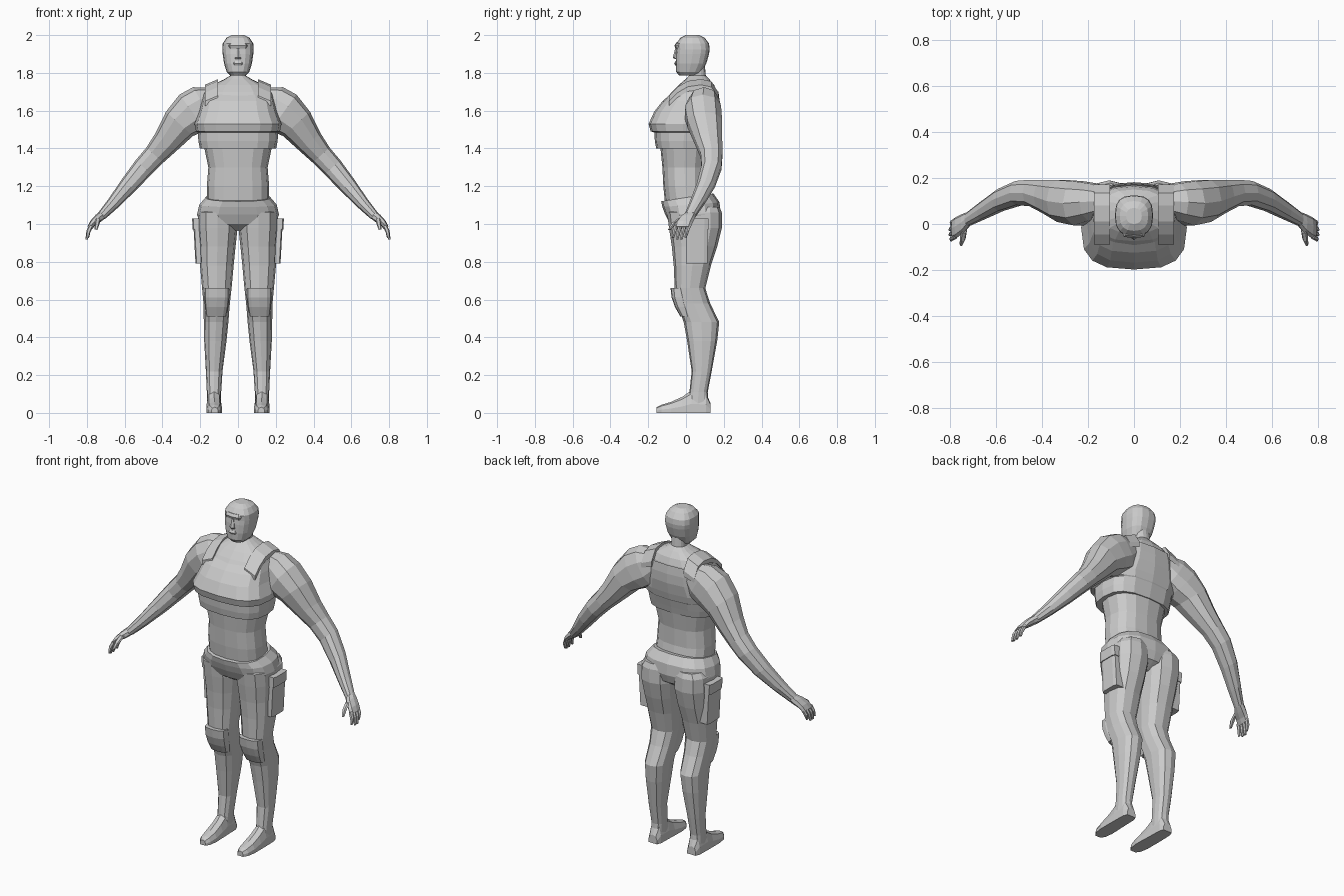
import bpy, bmesh
from math import cos, sin, pi
from mathutils import Vector


def loft(name, rings, mirror=False, caps=(True, True)):
    """Skin a list of equal-length point rings into one flat-shaded object."""
    bm = bmesh.new()
    vs = [[bm.verts.new(p) for p in r] for r in rings]
    n = len(vs[0])
    for a, b in zip(vs, vs[1:]):
        for i in range(n):
            j = (i + 1) % n
            bm.faces.new((a[i], a[j], b[j], b[i]))
    if caps[0]:
        bm.faces.new(vs[0])
    if caps[1]:
        bm.faces.new(vs[-1])
    bmesh.ops.recalc_face_normals(bm, faces=bm.faces)
    me = bpy.data.meshes.new(name)
    bm.to_mesh(me)
    bm.free()
    ob = bpy.data.objects.new(name, me)
    bpy.context.collection.objects.link(ob)
    if mirror:
        ob.modifiers.new("mirror", 'MIRROR').use_mirror_merge = False
    return ob


def spow(v, e):
    return abs(v) ** (2 / e) * (1 if v >= 0 else -1)


def level(z, cx, hw, yf, yb, e=2.5, tilt=0.0, n=16):
    """Horizontal superellipse between yf (front) and yb (back)."""
    pts = []
    for i in range(n):
        a = 2 * pi * (i + 0.5) / n if n < 8 else 2 * pi * i / n
        y = (yf + yb) / 2 + (yb - yf) / 2 * spow(sin(a), e)
        pts.append((cx + hw * spow(cos(a), e), y, z + tilt * y))
    return pts


def limb(name, path, n=10):
    """Tube along a path of (x, y, z, half thickness, half depth in y)."""
    rings = []
    for i, (x, y, z, r, ry) in enumerate(path):
        p, q = path[max(i - 1, 0)], path[min(i + 1, len(path) - 1)]
        u = Vector((p[2] - q[2], 0, q[0] - p[0])).normalized()
        rings.append([Vector((x, y, z)) + u * r * spow(cos(2 * pi * k / n), 2.3)
                      + Vector((0, ry * spow(sin(2 * pi * k / n), 2.3), 0)) for k in range(n)])
    return loft(name, rings, mirror=True)


# bare torso, shoulders and neck
loft("torso", [level(z, 0, *r) for z, *r in (
    (1.10, .165, -.11, .13), (1.20, .165, -.12, .11), (1.30, .157, -.125, .11),
    (1.40, .178, -.135, .125), (1.53, .185, -.14, .155), (1.65, .185, -.115, .17),
    (1.70, .175, -.075, .163), (1.735, .14, -.04, .15), (1.765, .075, -.005, .125),
    (1.785, .042, .015, .105), (1.84, .042, .01, .10))])

# cropped top: under-band, overhanging bust, upper chest
loft("crop_top", [level(z, 0, *r) for z, *r in (
    (1.40, .202, -.158, .130, 2.8), (1.44, .21, -.165, .140, 2.8),
    (1.485, .212, -.168, .152, 2.8), (1.49, .222, -.187, .155, 2.9),
    (1.53, .23, -.198, .165, 2.9), (1.595, .205, -.168, .177, 2.8),
    (1.65, .192, -.125, .178, 2.8), (1.69, .18, -.085, .172, 2.8, .06))],
    caps=(True, False))

# shoulder straps
strap = []
for y, z in ((-.09, 1.675), (-.045, 1.72), (.01, 1.752), (.08, 1.762), (.135, 1.75), (.172, 1.69)):
    strap.append([(.105, y, z + .005), (.175, y, z - .025), (.175, y, z - .05), (.105, y, z - .03)])
loft("top_strap", strap, mirror=True)

# head
loft("head", [level(z, 0, *r) for z, *r in (
    (1.785, .04, -.035, .07, 2.4), (1.805, .06, -.052, .085, 2.5), (1.85, .074, -.054, .108, 2.7),
    (1.90, .081, -.053, .122, 2.7), (1.925, .083, -.05, .125, 2.7), (1.955, .081, -.052, .122, 2.6),
    (1.985, .062, -.03, .10, 2.5), (2.0, .034, .0, .07, 2.3))])
# brow, nose and lips
loft("brow", [level(1.93, 0, .05, -.056, .0, 3, n=8), level(1.945, 0, .055, -.062, .0, 3, n=8),
              level(1.96, 0, .045, -.052, .0, 3, n=8)])
loft("nose", [level(1.873, 0, .018, -.06, -.03, 2, n=6), level(1.882, 0, .017, -.07, -.03, 2, n=6),
              level(1.93, 0, .008, -.057, -.03, 2, n=6)])
loft("lips", [level(1.838, 0, .022, -.056, -.02, 2.5, n=8), level(1.85, 0, .03, -.063, -.02, 2.5, n=8),
              level(1.862, 0, .022, -.056, -.02, 2.5, n=8)])

# arms
limb("arm", [(.12, .10, 1.66, .07, .06), (.18, .095, 1.625, .115, .085), (.24, .09, 1.59, .118, .10),
             (.31, .10, 1.53, .096, .095), (.38, .12, 1.435, .073, .075), (.44, .135, 1.365, .06, .06),
             (.50, .135, 1.30, .056, .055), (.58, .105, 1.205, .047, .05), (.66, .058, 1.11, .034, .04),
             (.72, .022, 1.045, .025, .031)])
# hands with four fingers and a thumb
limb("palm", [(.715, .025, 1.05, .024, .03), (.74, .005, 1.03, .023, .042),
              (.768, -.012, 1.005, .018, .046), (.785, -.02, .98, .014, .044)], 8)
for k in range(4):
    y, d = .014 - .0225 * k, (.008, 0, 0, .006)[k]
    limb("finger", [(.777, y, .992, .011, .011), (.792, y - .008, .96, .011, .0105),
                    (.802 - d, y - .016, .918 + 1.5 * d, .006, .007)], 6)
limb("thumb", [(.74, -.025, 1.03, .014, .016), (.745, -.062, 1.005, .013, .014),
               (.752, -.088, .97, .007, .008)], 6)

# trousers: waist and hips
loft("trouser_hips", [level(z, 0, *r) for z, *r in (
    (1.14, .172, -.132, .145, 2.5, .15), (1.10, .205, -.125, .178, 2.5, .08),
    (1.05, .217, -.11, .182, 2.6), (1.0, .20, -.085, .165, 2.6), (.965, .13, -.03, .11))])
# legs
loft("leg", [level(z, *r, 2.5, 0, 12) for z, *r in (
    (1.09, .105, .085, -.07, .178), (1.06, .109, .103, -.10, .19), (.98, .108, .106, -.09, .19),
    (.88, .109, .096, -.075, .165), (.78, .112, .089, -.065, .132), (.66, .112, .078, -.06, .102),
    (.58, .113, .070, -.048, .128), (.48, .116, .065, -.012, .176), (.38, .12, .059, .006, .165),
    (.22, .126, .044, .03, .136), (.11, .127, .038, .018, .115), (.02, .127, .037, .0, .12))],
    mirror=True)

# knee pads
loft("knee_pad", [level(z, *r, 3.2, 0, 12) for z, *r in (
    (.66, .112, .066, -.082, .02), (.61, .112, .066, -.076, .02),
    (.56, .113, .062, -.058, .03), (.51, .115, .054, -.03, .04))], mirror=True)


def slab(name, z0, z1, x0, x1, y0, y1, t):
    """Thin leaning panel on the outer thigh."""
    loft(name, [[(x - .05, y0, z), (x + t - .006, y0, z), (x + t, y0 + .02, z),
                 (x + t, y1 - .02, z), (x + t - .006, y1, z), (x - .05, y1, z)]
                for z, x in ((z0, x0), (z1, x1))], mirror=True)


# cargo pockets and flaps
slab("cargo_pocket", .79, 1.01, .203, .215, .0, .115, .022)
slab("pocket_flap", .97, 1.03, .214, .217, -.004, .119, .026)

# feet, lofted heel to toe
foot = []
for y, cx, hw, h in ((.13, .127, .028, .05), (.105, .127, .037, .11), (.03, .127, .039, .12),
                     (-.02, .126, .04, .085), (-.08, .125, .041, .058), (-.13, .124, .034, .043),
                     (-.155, .123, .018, .03)):
    foot.append([(cx - hw, y, 0), (cx + hw, y, 0), (cx + hw, y, h * .4), (cx + hw * .7, y, h * .85),
                 (cx, y, h), (cx - hw * .7, y, h * .85), (cx - hw, y, h * .4)])
loft("foot", foot, mirror=True)
